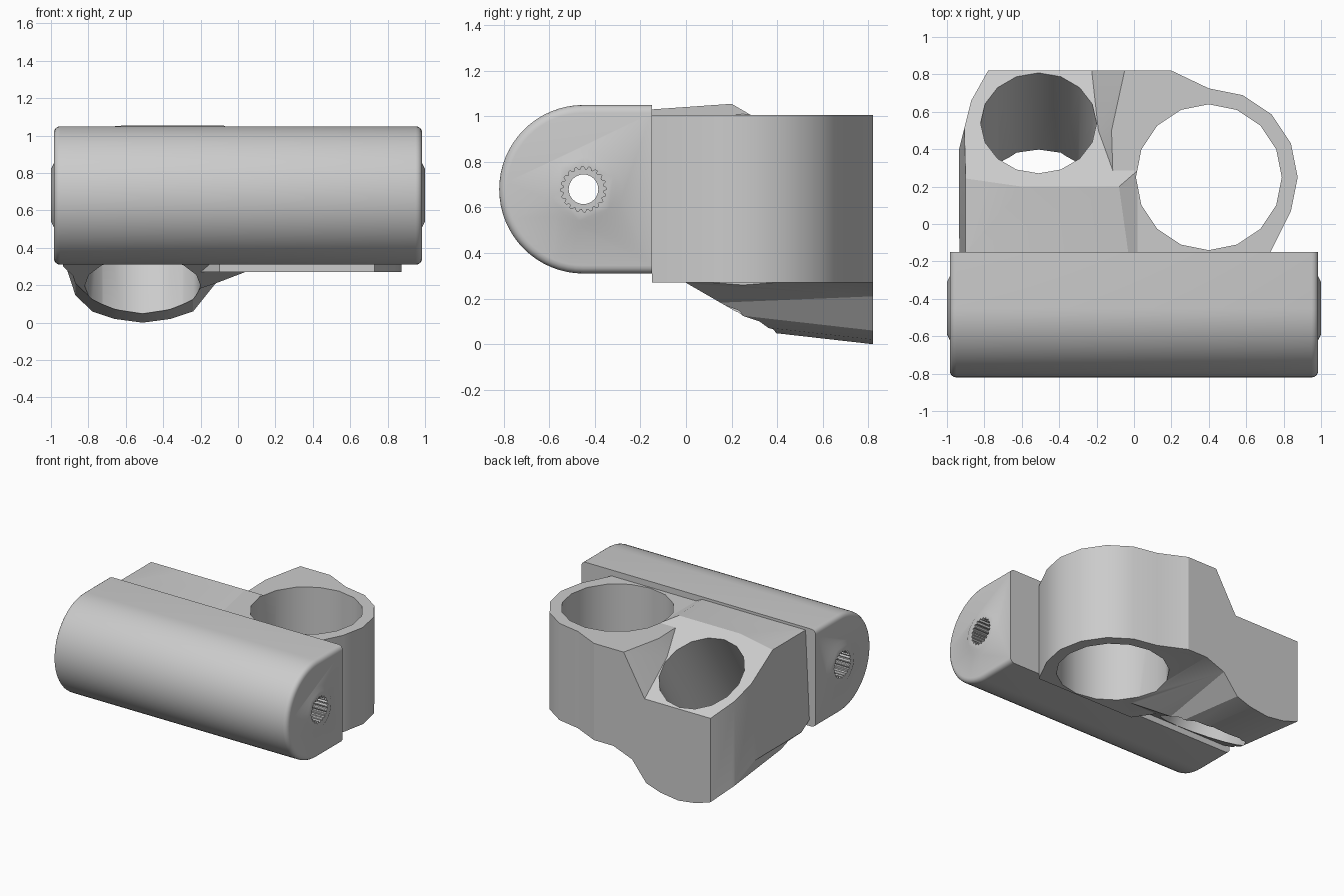
import bpy, bmesh
from math import sin, cos, pi, radians
from mathutils import Vector, Matrix

if "Cube" in bpy.data.objects:
    bpy.data.objects.remove(bpy.data.objects["Cube"])

grey = bpy.data.materials.new("plain grey")
grey.use_nodes = True
grey.diffuse_color = (0.6, 0.6, 0.6, 1)
grey.node_tree.nodes["Principled BSDF"].inputs["Base Color"].default_value = (0.6, 0.6, 0.6, 1)


def finish(name, bm):
    bmesh.ops.recalc_face_normals(bm, faces=bm.faces)
    mesh = bpy.data.meshes.new(name)
    bm.to_mesh(mesh)
    bm.free()
    mesh.materials.append(grey)
    obj = bpy.data.objects.new(name, mesh)
    bpy.context.collection.objects.link(obj)
    return obj


def prism(points, offset):
    """Closed solid from a planar outline pushed along an offset."""
    bm = bmesh.new()
    face = bm.faces.new([bm.verts.new(p) for p in points])
    moved = bmesh.ops.extrude_face_region(bm, geom=[face], use_keep_orig=True)["geom"]
    verts = [g for g in moved if isinstance(g, bmesh.types.BMVert)]
    bmesh.ops.translate(bm, verts=verts, vec=offset)
    return bm


def trim(bm, point, normal):
    """Slice away everything on the normal side and cap the cut."""
    geom = bm.verts[:] + bm.edges[:] + bm.faces[:]
    cut = bmesh.ops.bisect_plane(bm, geom=geom, plane_co=point, plane_no=normal, clear_outer=True)
    edges = [g for g in cut["geom_cut"] if isinstance(g, bmesh.types.BMEdge)]
    bmesh.ops.edgenet_fill(bm, edges=edges)


def cone(name, centre, axis, r1, r2, depth, sides):
    bm = bmesh.new()
    turn = Vector(axis).to_track_quat('Z', 'Y').to_matrix().to_4x4()
    bmesh.ops.create_cone(bm, cap_ends=True, segments=sides, radius1=r1, radius2=r2,
                          depth=depth, matrix=Matrix.Translation(centre) @ turn)
    return finish(name, bm)


def combine(obj, tool, operation):
    mod = obj.modifiers.new("combine", 'BOOLEAN')
    mod.operation, mod.solver, mod.object = operation, 'EXACT', tool
    bpy.context.view_layer.objects.active = obj
    bpy.ops.object.modifier_apply(modifier=mod.name)
    bpy.data.objects.remove(tool)


def smooth(obj, angle):
    bpy.ops.object.select_all(action='DESELECT')
    obj.select_set(True)
    bpy.context.view_layer.objects.active = obj
    bpy.ops.object.shade_smooth_by_angle(angle=radians(angle))


# Hinge barrel: D-shaped section along x with rounded ends
BACK, AXIS_Y, AXIS_Z, RADIUS, HALF = -0.15, -0.45, 0.68, 0.37, 0.985
arc = [pi / 2 + pi * i / 32 for i in range(33)]
section = [(-HALF, AXIS_Y + RADIUS * cos(a), AXIS_Z + RADIUS * sin(a)) for a in arc]
section += [(-HALF, BACK, AXIS_Z - RADIUS), (-HALF, BACK, AXIS_Z + RADIUS)]
bm = prism(section, (2 * HALF, 0, 0))
rims = [e for e in bm.edges
        if abs(e.verts[0].co.x - e.verts[1].co.x) < 0.01
        and min(v.co.y for v in e.verts) < BACK - 0.01]
bmesh.ops.bevel(bm, geom=rims, offset=0.035, segments=4, profile=0.5, affect='EDGES')
barrel = finish("hinge_barrel", bm)

# End bosses, through bore and splined sockets
for side in (-1, 1):
    boss = cone("boss", (side * 0.98, AXIS_Y, AXIS_Z), (side, 0, 0), 0.22, 0.14, 0.04, 48)
    combine(barrel, boss, 'UNION')
combine(barrel, cone("bore", (0, AXIS_Y, AXIS_Z), (1, 0, 0), 0.065, 0.065, 3, 32), 'DIFFERENCE')
TEETH = 20
for side in (-1, 1):
    spline = []
    for i in range(TEETH * 4):
        r = 0.1 if i % 4 < 2 else 0.088
        a = 2 * pi * i / (TEETH * 4)
        spline.append((side * 0.7, AXIS_Y + r * cos(a), AXIS_Z + r * sin(a)))
    combine(barrel, finish("spline", prism(spline, (side * 0.5, 0, 0))), 'DIFFERENCE')
smooth(barrel, 30)

# Slanted tube block: front outline pushed backwards, belly dropping to the rear
REAR = 0.82
outline = [(-0.935, 0.3), (-0.87, 0.13), (-0.78, 0.06), (-0.66, 0.02), (-0.51, 0), (-0.36, 0.02),
           (-0.24, 0.06), (-0.12, 0.21), (0.05, 0.275), (0.03, 1), (-0.08, 1.055),
           (-0.6, 1.055), (-0.9, 1.03)]
bm = prism([(x, BACK, z) for x, z in outline], (0, REAR - BACK, 0))
for v in bm.verts:
    if v.co.y < 0 and v.co.z < 0.2:
        v.co.z += 0.11
bmesh.ops.triangulate(bm, faces=[f for f in bm.faces if len(f.verts) == 4])
trim(bm, (0, 0.2, 1.055), (0, 0.5, 0.866))
trim(bm, (0, 0.2, 1.055), (0, -0.07, 1))
trim(bm, (0, 0.38, 0.05), (0, -0.5, -0.866))
trim(bm, (-0.9, 0.54, 0), (-0.12, 0.03, 0))
trim(bm, (-0.87, 0.66, 0), (-0.16, 0.09, 0))
bracket = finish("clamp_bracket", bm)

# Upright ring body, its inner side flaring into the tube block
RING = Vector((0.4, 0.25, 0.64))
ring_outline = [(-0.1, BACK), (0.73, BACK)]
for i in range(-1, 5):
    a = pi * i / 8
    ring_outline.append((RING.x + 0.475 * cos(a), RING.y + 0.475 * sin(a)))
ring_outline += [(0.2, REAR), (-0.05, REAR), (-0.12, 0.5)]
bm = prism([(x, y, 0.27) for x, y in ring_outline], (0, 0, 0.735))
for v in bm.verts:
    if v.co.x < 0 and v.co.z < 0.5 and v.co.y > 0:
        v.co.x -= 0.42
combine(bracket, finish("ring_body", bm), 'UNION')

# Upright bore and slanted bore
combine(bracket, cone("upright_bore", RING, (0, 0, 1), 0.39, 0.39, 2, 16), 'DIFFERENCE')
combine(bracket, cone("slanted_bore", (-0.51, 0.54, 0.86), (0, 0.53, 0.848),
                      0.31, 0.31, 3, 16), 'DIFFERENCE')
smooth(bracket, 25)
